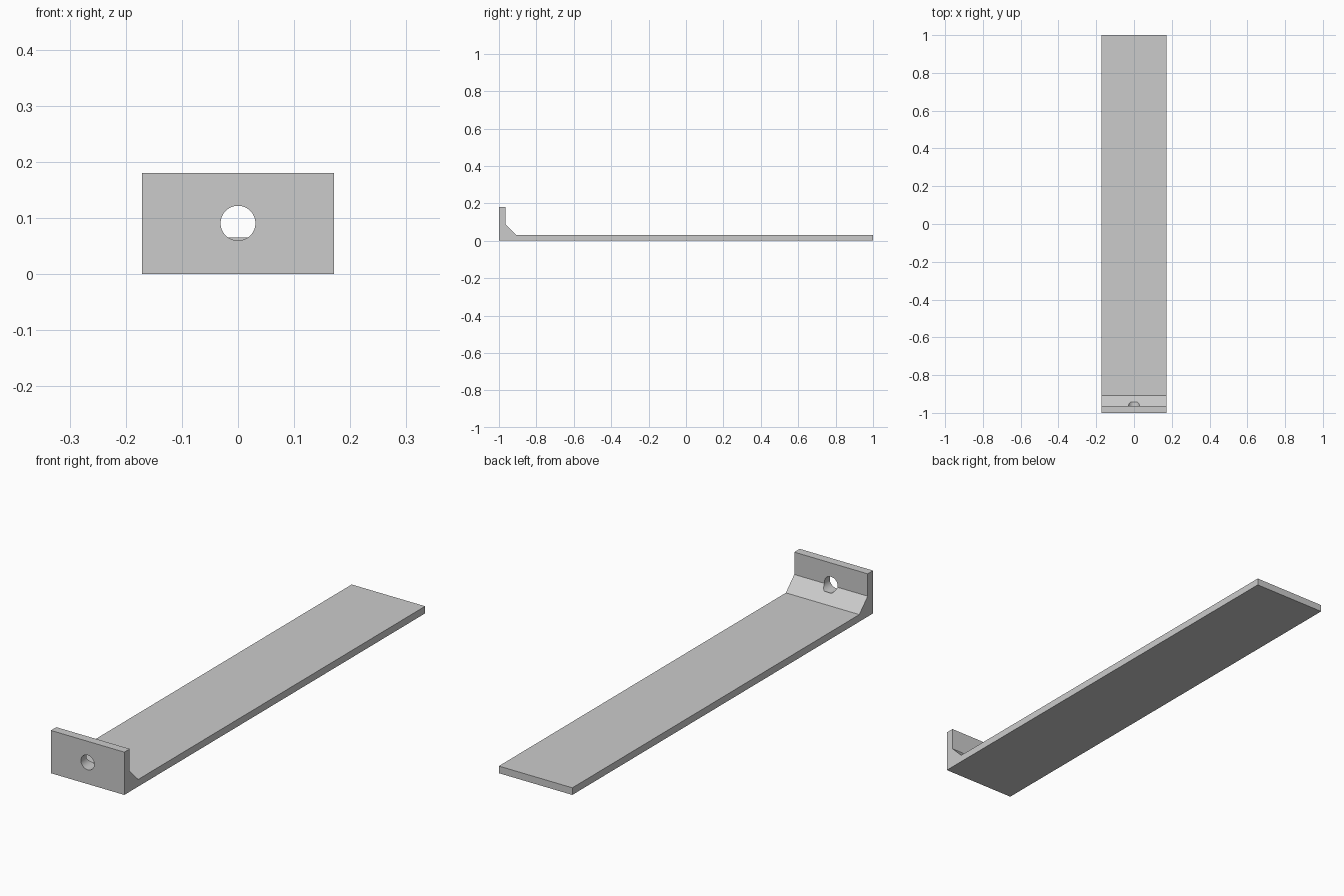
import bpy
import bmesh
import math
from mathutils import Matrix

cube = bpy.data.objects.get("Cube")
if cube:
    bpy.data.objects.remove(cube, do_unlink=True)

HALF_WIDTH = 0.171

grey = bpy.data.materials.new("light_grey")
grey.use_nodes = True
colour = (0.6, 0.6, 0.6, 1)
grey.diffuse_color = colour
grey.node_tree.nodes["Principled BSDF"].inputs["Base Color"].default_value = colour


def add_object(name, bm):
    bmesh.ops.recalc_face_normals(bm, faces=bm.faces)
    mesh = bpy.data.meshes.new(name)
    bm.to_mesh(mesh)
    bm.free()
    mesh.materials.append(grey)
    obj = bpy.data.objects.new(name, mesh)
    bpy.context.collection.objects.link(obj)
    return obj


# Long plate, upright end wall and corner gusset as one extruded side profile
profile = [(-1, 0), (1, 0), (1, 0.03), (-0.908, 0.03),
           (-0.964, 0.086), (-0.964, 0.18), (-1, 0.18)]
bm = bmesh.new()
side = bm.faces.new([bm.verts.new((-HALF_WIDTH, y, z)) for y, z in profile])
swept = bmesh.ops.extrude_face_region(bm, geom=[side])["geom"]
bmesh.ops.translate(bm, vec=(2 * HALF_WIDTH, 0, 0),
                    verts=[v for v in swept if isinstance(v, bmesh.types.BMVert)])
bracket = add_object("angle_bracket", bm)

# Round hole cutter, stopping a little way into the gusset
bm = bmesh.new()
start, end = -1.05, -0.943
placement = Matrix.Translation((0, (start + end) / 2, 0.091)) @ Matrix.Rotation(math.pi / 2, 4, "X")
bmesh.ops.create_cone(bm, cap_ends=True, segments=48, radius1=0.031, radius2=0.031,
                      depth=end - start, matrix=placement)
cutter = add_object("hole_cutter", bm)

# Cut the hole and bake it into the bracket
cut = bracket.modifiers.new("screw_hole", "BOOLEAN")
cut.operation = "DIFFERENCE"
cut.solver = "EXACT"
cut.object = cutter
bpy.ops.object.select_all(action="DESELECT")
bracket.select_set(True)
bpy.context.view_layer.objects.active = bracket
bpy.ops.object.modifier_apply(modifier=cut.name)
bpy.data.objects.remove(cutter, do_unlink=True)

# Smooth hole wall, crisp edges elsewhere
bpy.ops.object.shade_smooth_by_angle(angle=math.radians(30))
